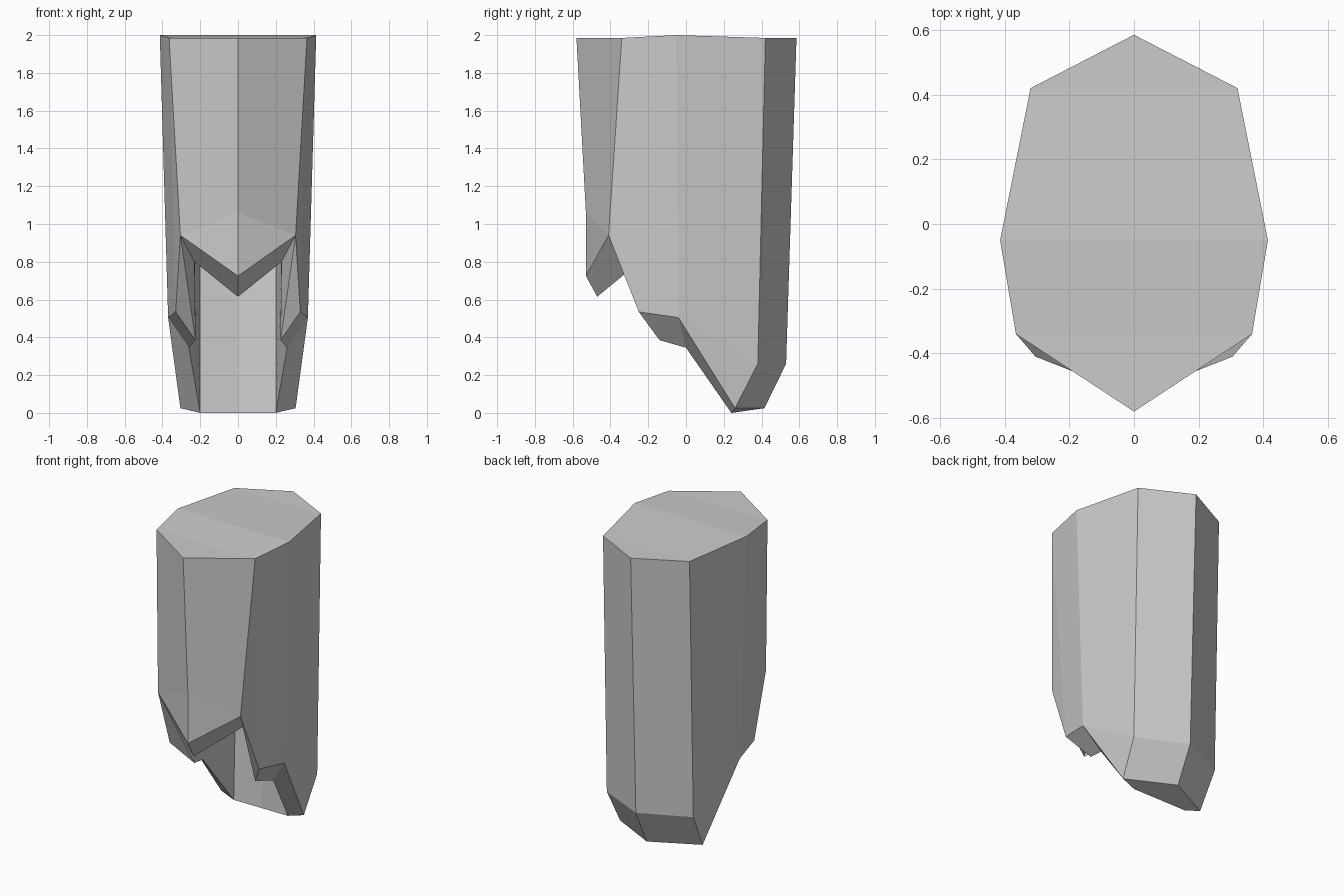
import bpy
import bmesh

old_cube = bpy.data.objects.get("Cube")
if old_cube:
    bpy.data.objects.remove(old_cube, do_unlink=True)

# Single flat colour
grey = bpy.data.materials.new("light grey")
grey.use_nodes = True
colour = (0.6, 0.6, 0.6, 1)
grey.diffuse_color = colour
grey.node_tree.nodes["Principled BSDF"].inputs["Base Color"].default_value = colour

# Vertical profiles of one half, back to front.
# Each runs: top, outer bend, outer rim, inner rim, cavity ceiling.
back_ridge = [(0, .585, 1.985), (0, .53, .26), (0, .415, .025), (0, .24, 0), (0, .33, 1)]
back_corner = [(.32, .42, 1.985), (.32, .38, .26), (.305, .26, .025), (.2, .24, 0), (.2, .27, 1)]
side_ridge = [(.414, -.05, 2), (.37, -.04, .505), (.37, -.04, .505), (.26, 0, .345), (.24, 0, 1)]
side_notch = [(.365, -.34, 1.985), (.33, -.25, .535), (.33, -.25, .535), (.225, -.14, .385), (.23, -.2, 1)]
front_corner = [(.365, -.34, 1.985), (.305, -.41, .94), (.305, -.41, .94), (.23, -.245, .8), (.23, -.2, 1)]
front_ridge = [(0, -.58, 1.985), (0, -.53, 1.06), (0, -.53, .725), (0, -.47, .615), (0, -.35, 1)]
profiles = [back_ridge, back_corner, side_ridge, side_notch, front_corner, front_ridge]

bm = bmesh.new()
shared = {}


def vert(point, side=1):
    """Return the shared vertex at a point, optionally mirrored in x."""
    key = (point[0] * side, point[1], point[2])
    if key not in shared:
        shared[key] = bm.verts.new(key)
    return shared[key]


def face(corners):
    """Make a face, dropping repeated corners."""
    unique = list(dict.fromkeys(corners))
    if len(unique) > 2:
        bm.faces.new(unique)


# Outer walls, broken rim and cavity walls, on both sides
for side in (1, -1):
    for first, second in zip(profiles, profiles[1:]):
        for row in range(len(first) - 1):
            a, b = vert(first[row], side), vert(second[row], side)
            c, d = vert(second[row + 1], side), vert(first[row + 1], side)
            if first is side_notch and row == 2:
                # Twisted rim beside the notch is split along its crease
                face([b, c, d])
                face([a, b, d])
            else:
                face([a, b, c, d])

# Top cap and cavity ceiling, made of strips running across
for row in (0, -1):
    for first, second in zip(profiles, profiles[1:]):
        face([vert(first[row]), vert(second[row]),
              vert(second[row], -1), vert(first[row], -1)])

bmesh.ops.recalc_face_normals(bm, faces=bm.faces)
mesh = bpy.data.meshes.new("faceted_shell")
bm.to_mesh(mesh)
bm.free()
mesh.materials.append(grey)
shell = bpy.data.objects.new("faceted_shell", mesh)
bpy.context.collection.objects.link(shell)
